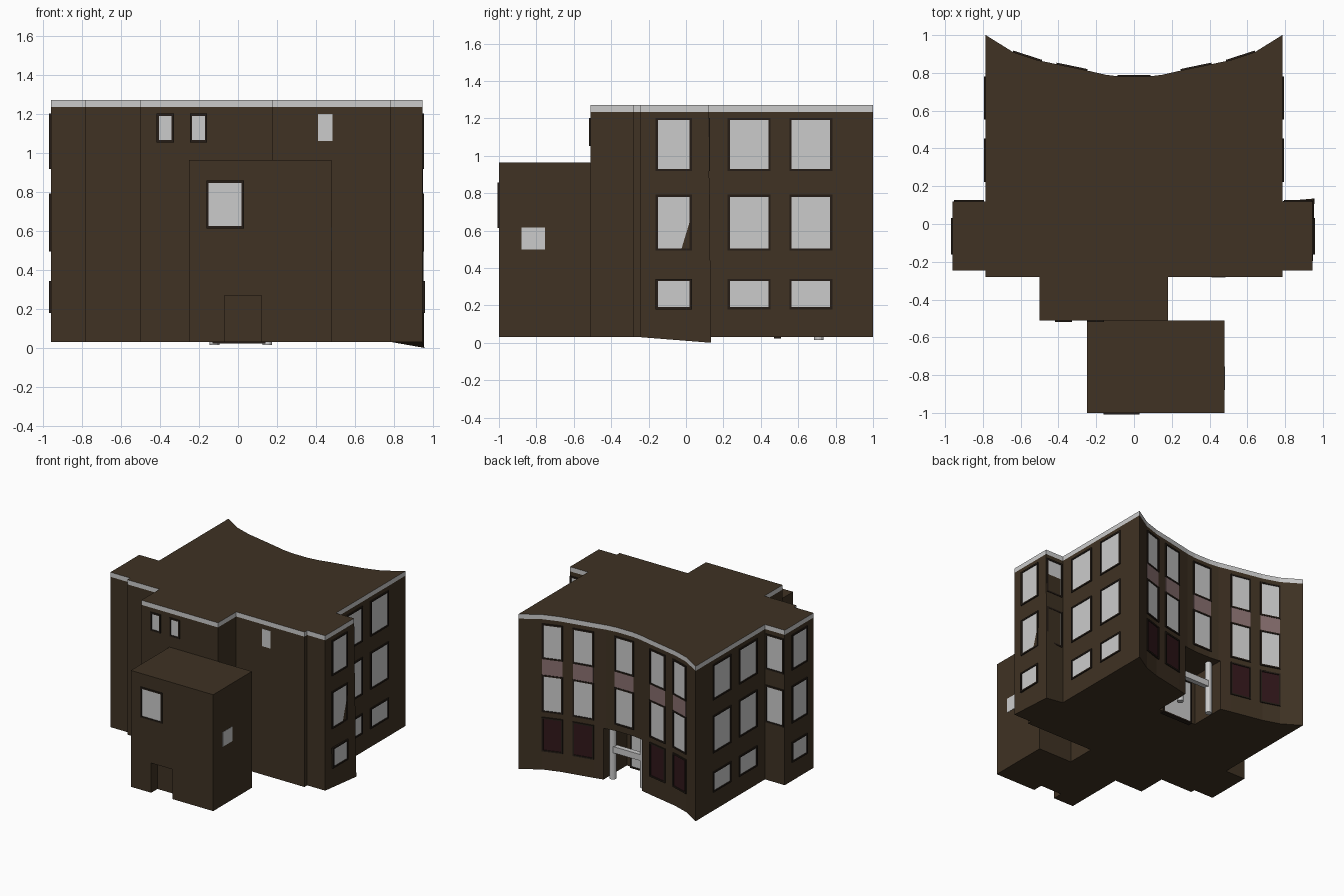
import bpy, bmesh, math
from mathutils import Vector

if "Cube" in bpy.data.objects:
    bpy.data.objects.remove(bpy.data.objects["Cube"])


def material(name, rgb):
    m = bpy.data.materials.new(name)
    m.diffuse_color = (*rgb, 1)
    m.use_nodes = True
    m.node_tree.nodes["Principled BSDF"].inputs["Base Color"].default_value = m.diffuse_color
    return m


WALL = material("brown_wall", (0.05, 0.032, 0.017))
FRAME = material("dark_frame", (0.018, 0.012, 0.008))
PANEL = material("mauve_panel", (0.25, 0.16, 0.16))
DARK = material("dark_red_glass", (0.03, 0.008, 0.01))
GREY = material("light_grey", (0.8, 0.8, 0.8))
TRIM = material("trim_grey", (0.55, 0.55, 0.55))


def finish(name, bm, *mats):
    bmesh.ops.recalc_face_normals(bm, faces=bm.faces)
    me = bpy.data.meshes.new(name)
    bm.to_mesh(me)
    bm.free()
    ob = bpy.data.objects.new(name, me)
    bpy.context.collection.objects.link(ob)
    for m in mats:
        me.materials.append(m)
    return ob


def add_prism(bm, pts, z0, z1):
    lo = [bm.verts.new((x, y, z0)) for x, y in pts]
    hi = [bm.verts.new((x, y, z1)) for x, y in pts]
    bm.faces.new(lo[::-1])
    top = bm.faces.new(hi)
    n = len(pts)
    for i in range(n):
        j = (i + 1) % n
        bm.faces.new((lo[i], lo[j], hi[j], hi[i]))
    return lo, top


def prism(name, pts, z0, z1, *mats):
    bm = bmesh.new()
    add_prism(bm, pts, z0, z1)
    return finish(name, bm, *mats)


def rect(x0, x1, y0, y1):
    return [(x0, y0), (x1, y0), (x1, y1), (x0, y1)]


def strip(p, q, a, b, d0, d1):
    """Rectangle along wall line p-q, from a to b past its ends, d0..d1 outward."""
    p, q = Vector(p), Vector(q)
    t = (q - p).normalized()
    n = Vector((t.y, -t.x))
    return [tuple(v) for v in (p - t * a + n * d1, q + t * b + n * d1,
                               q + t * b + n * d0, p - t * a + n * d0)]


def window(name, p, q, z0, z1, mat=GREY, framed=True):
    prism(name + "_pane", strip(p, q, 0, 0, -0.03, 0.002), z0, z1, mat)
    if not framed:
        return
    w, d = 0.012, 0.008
    length = (Vector(q) - Vector(p)).length
    bm = bmesh.new()
    add_prism(bm, strip(p, q, w, w, -0.03, d), z1, z1 + w)
    add_prism(bm, strip(p, q, w, w, -0.03, d), z0 - w, z0)
    add_prism(bm, strip(p, q, w, -length, -0.03, d), z0, z1)
    add_prism(bm, strip(p, q, -length, w, -0.03, d), z0, z1)
    finish(name + "_frame", bm, FRAME)


def cut(ob, pts, z0, z1):
    c = prism("cutter", pts, z0, z1, WALL)
    m = ob.modifiers.new("opening", "BOOLEAN")
    m.operation, m.object, m.solver = "DIFFERENCE", c, "EXACT"
    bpy.context.view_layer.objects.active = ob
    bpy.ops.object.modifier_apply(modifier=m.name)
    bpy.data.objects.remove(c)


# Footprint with the concave rear facade
half = [(0.785, 1.0), (0.64, 0.91), (0.51, 0.867), (0.38, 0.84),
        (0.25, 0.813), (0.15, 0.79), (0.07, 0.78)]
curve = half + [(-x, y) for x, y in reversed(half)]
left = [(-0.785, 0.12), (-0.96, 0.12), (-0.96, -0.245), (-0.785, -0.245),
        (-0.785, -0.28), (-0.5, -0.28), (-0.5, -0.51), (0.18, -0.51),
        (0.18, -0.28), (0.785, -0.28)]
wing = [(0.785, -0.245), (0.945, -0.245), (0.945, 0.12), (0.785, 0.12)]


def back_y(x):
    for (x1, y1), (x0, y0) in zip(curve, curve[1:]):
        if x0 <= x <= x1:
            return y0 + (y1 - y0) * (x - x0) / (x1 - x0)


# Main walls with the rear entrance recess
body = prism("main_walls", curve + left, 0.03, 1.235, WALL)
cut(body, rect(-0.165, 0.175, 0.5, 1.1), -0.1, 0.44)

# Right wing, its rear bottom corner slightly pulled out
bm = bmesh.new()
lo, _ = add_prism(bm, wing, 0.03, 1.235)
lo[2].co = (0.955, 0.135, 0.0)
finish("right_wing", bm, WALL)

# Parapet band with roof
bm = bmesh.new()
_, roof = add_prism(bm, curve + left + wing, 1.235, 1.272)
roof.material_index = 1
finish("parapet_and_roof", bm, TRIM, WALL)

# Low front block with door notch
block = prism("front_block", rect(-0.25, 0.48, -1.0, -0.51), 0.03, 0.963, WALL)
cut(block, rect(-0.07, 0.12, -1.1, -0.92), -0.1, 0.268)

# Side windows, three floors, both sides
floors = [(0.19, 0.33), (0.505, 0.78), (0.93, 1.19)]
for i, (z0, z1) in enumerate(floors):
    for k, (y0, y1) in enumerate([(0.235, 0.44), (0.565, 0.77)]):
        window(f"right_window_{i}_{k}", (0.785, y0), (0.785, y1), z0, z1)
        window(f"left_window_{i}_{k}", (-0.785, y1), (-0.785, y0), z0, z1)
    window(f"right_wing_window_{i}", (0.945 + 0.006 * (i == 0), -0.15), (0.945 + 0.006 * (i == 0), 0.02), z0, z1)
    window(f"left_wing_window_{i}", (-0.96, 0.02), (-0.96, -0.15), z0, z1)
    if i:
        window(f"right_wing_rear_window_{i}", (0.93, 0.12), (0.805, 0.12), z0, z1)
        window(f"left_wing_rear_window_{i}", (-0.805, 0.12), (-0.94, 0.12), z0, z1)

# Rear windows with panels between the floors
for k, (xa, xb) in enumerate([(0.63, 0.5), (0.4, 0.26), (0.075, -0.075), (-0.26, -0.4), (-0.5, -0.63)]):
    p, q = (xa, back_y(xa)), (xb, back_y(xb))
    window(f"rear_upper_window_{k}", p, q, 0.93, 1.19)
    window(f"rear_middle_window_{k}", p, q, 0.505, 0.78)
    prism(f"rear_panel_{k}", strip(p, q, 0.008, 0.008, -0.03, 0.004), 0.79, 0.92, PANEL)
    if k != 2:
        window(f"rear_ground_window_{k}", p, q, 0.19, 0.44, DARK)

# Front windows
window("front_window_a", (-0.405, -0.51), (-0.34, -0.51), 1.065, 1.19)
window("front_window_b", (-0.235, -0.51), (-0.17, -0.51), 1.065, 1.19)
window("front_window_c", (0.41, -0.28), (0.485, -0.28), 1.06, 1.2, framed=False)
window("block_front_window", (-0.15, -1.0), (0.018, -1.0), 0.625, 0.845)
window("block_side_window", (0.48, -0.88), (0.48, -0.755), 0.5, 0.617, framed=False)

# Rear entrance: door, columns and cross beam
window("rear_door", (0.13, 0.5), (-0.12, 0.5), 0.035, 0.36)
for name, x in (("column_a", -0.12), ("column_b", 0.15)):
    ring = [(x + 0.025 * math.cos(a * math.pi / 6), 0.71 + 0.025 * math.sin(a * math.pi / 6))
            for a in range(12)]
    prism(name, ring, 0.015, 0.44, TRIM)
prism("entrance_beam", rect(-0.12, 0.15, 0.69, 0.73), 0.23, 0.28, TRIM)
